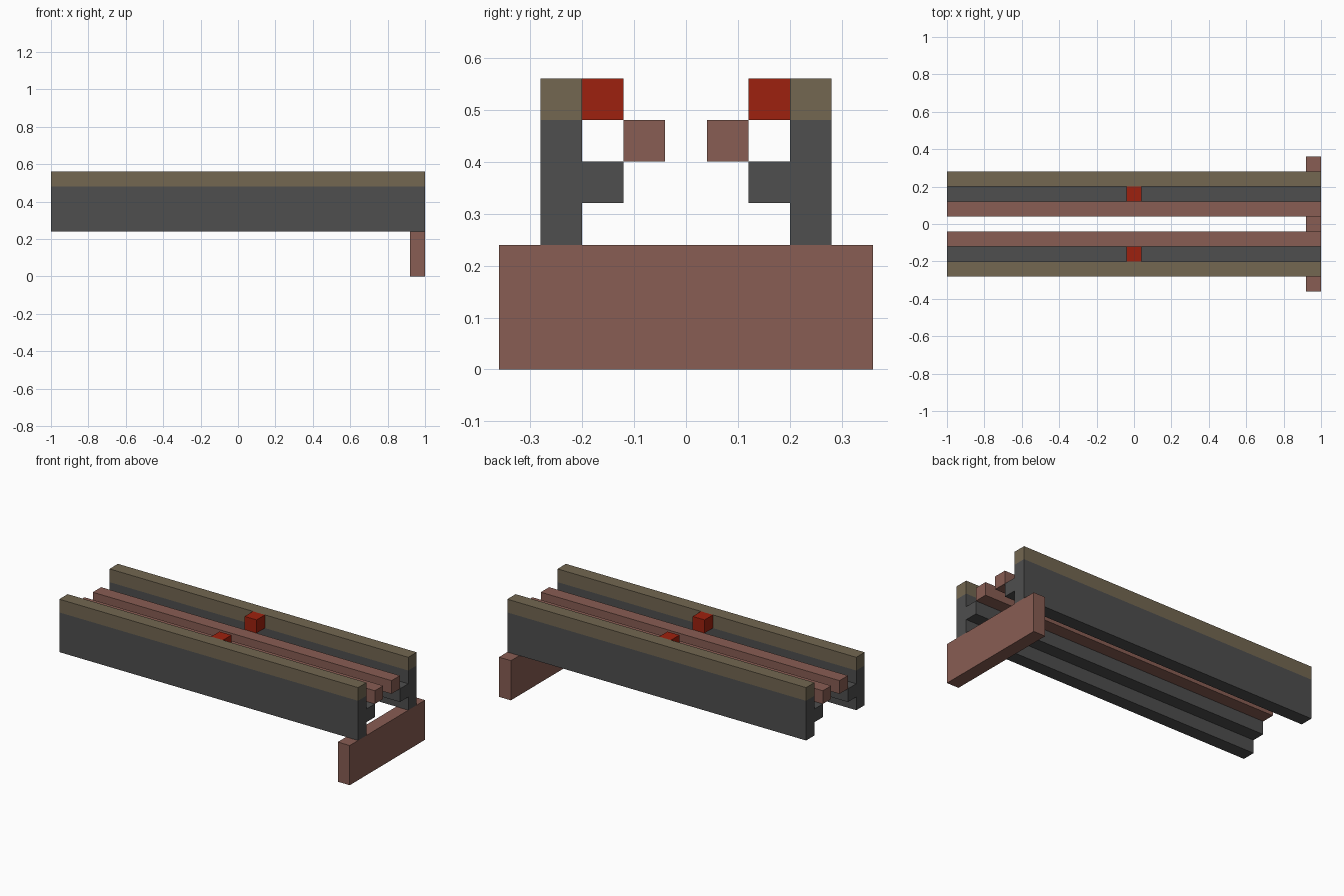
import bpy
import bmesh

cube = bpy.data.objects.get("Cube")
if cube:
    bpy.data.objects.remove(cube, do_unlink=True)


def material(name, rgb):
    """Flat material from 0-255 display values, stored as linear."""
    linear = [((c / 255 + 0.055) / 1.055) ** 2.4 for c in rgb]
    mat = bpy.data.materials.new(name)
    mat.use_nodes = True
    mat.diffuse_color = (*linear, 1)
    bsdf = mat.node_tree.nodes["Principled BSDF"]
    bsdf.inputs["Base Color"].default_value = (*linear, 1)
    bsdf.inputs["Roughness"].default_value = 0.9
    return mat


gray = material("dark_gray", (78, 78, 78))
olive = material("olive_brown", (115, 103, 81))
brown = material("reddish_brown", (136, 93, 83))
red = material("red", (158, 33, 14))


def extrude_profile(name, profile, x0, x1, mat):
    """Extrude a closed (y, z) outline along x."""
    bm = bmesh.new()
    face = bm.faces.new([bm.verts.new((x0, y, z)) for y, z in profile])
    result = bmesh.ops.extrude_face_region(bm, geom=[face])
    verts = [v for v in result["geom"] if isinstance(v, bmesh.types.BMVert)]
    bmesh.ops.translate(bm, verts=verts, vec=(x1 - x0, 0, 0))
    bmesh.ops.recalc_face_normals(bm, faces=bm.faces)
    mesh = bpy.data.meshes.new(name)
    bm.to_mesh(mesh)
    bm.free()
    mesh.materials.append(mat)
    obj = bpy.data.objects.new(name, mesh)
    bpy.context.collection.objects.link(obj)
    return obj


def box(name, x0, x1, y0, y1, z0, z1, mat):
    return extrude_profile(name, [(y0, z0), (y1, z0), (y1, z1), (y0, z1)], x0, x1, mat)


# Cross beam under one end
box("cross_beam", 0.92, 1, -0.36, 0.36, 0, 0.24, brown)

# Matching front and back side assemblies
wall_outline = [(0.20, 0.24), (0.28, 0.24), (0.28, 0.48), (0.20, 0.48),
                (0.20, 0.40), (0.12, 0.40), (0.12, 0.32), (0.20, 0.32)]
for side, s in (("front", -1), ("back", 1)):
    # Wall with its inner ledge
    extrude_profile(side + "_wall", [(s * y, z) for y, z in wall_outline], -1, 1, gray)
    # Coping along the wall top
    box(side + "_wall_cap", -1, 1, s * 0.20, s * 0.28, 0.48, 0.56, olive)
    # Inner rail along the ledge edge
    box(side + "_inner_rail", -1, 1, s * 0.04, s * 0.12, 0.40, 0.48, brown)
    # Small block at mid length
    box(side + "_red_block", -0.04, 0.04, s * 0.12, s * 0.20, 0.48, 0.56, red)
